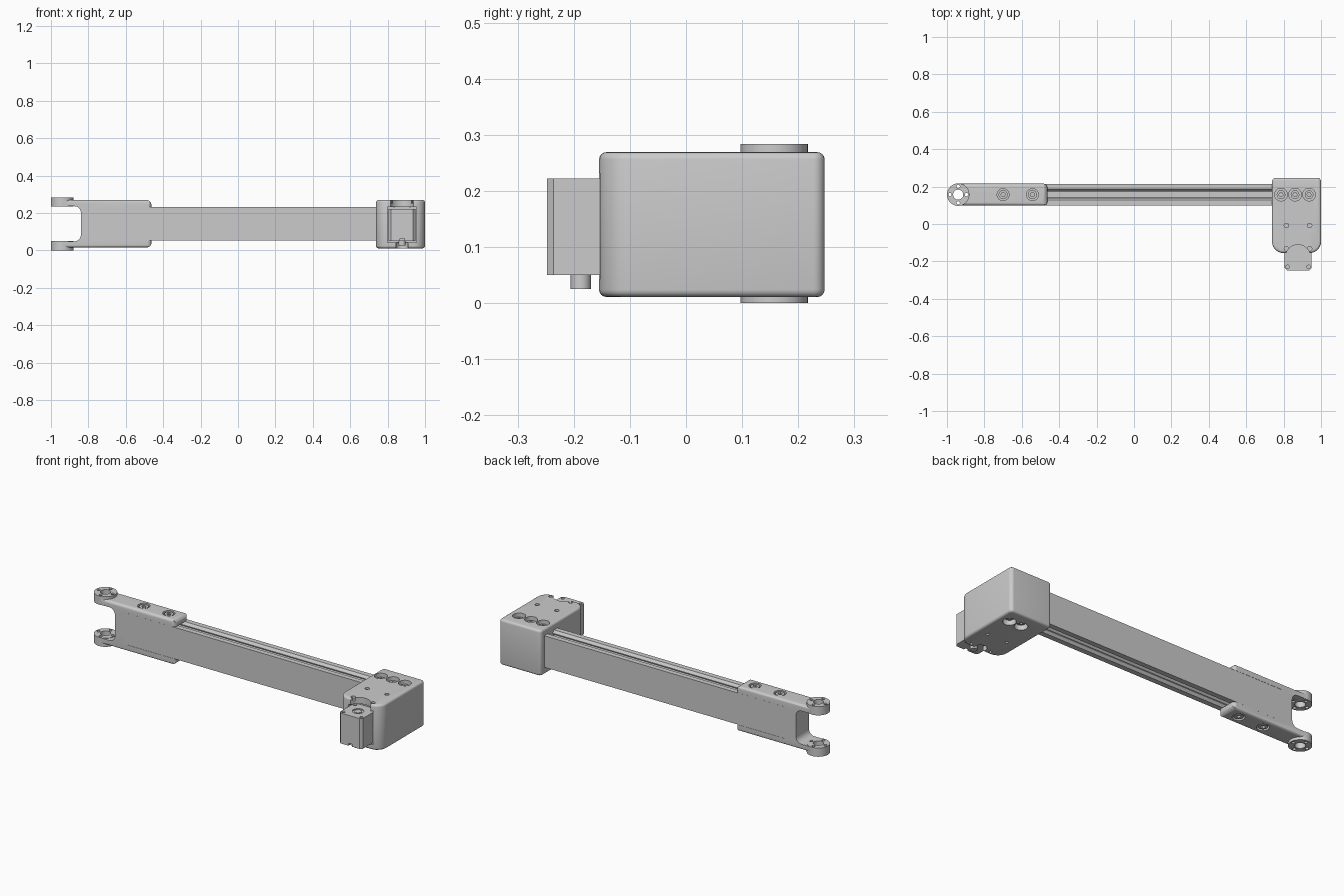
import bpy, bmesh, math
from mathutils import Vector

if "Cube" in bpy.data.objects:
    bpy.data.objects.remove(bpy.data.objects["Cube"])

MID_Z, BAR_Y = 0.142, 0.157      # mirror plane of the arm, arm centre line


def rounded(pts, steps=7):
    """Outline from (u, v, radius) corners, with arcs at the rounded ones."""
    out = []
    for i, (u, v, r) in enumerate(pts):
        p = Vector((u, v))
        if r == 0:
            out.append(p)
            continue
        a = (Vector(pts[i - 1][:2]) - p).normalized() * r
        b = (Vector(pts[(i + 1) % len(pts)][:2]) - p).normalized() * r
        for k in range(steps + 1):
            t = math.pi / 2 * k / steps
            out.append(p + a * (1 - math.sin(t)) + b * (1 - math.cos(t)))
    return out


def prism(name, outline, axis, lo, hi):
    """Extrude a 2D outline along an axis."""
    place = {'X': lambda u, v: (lo, u, v), 'Y': lambda u, v: (u, lo, v),
             'Z': lambda u, v: (u, v, lo)}[axis]
    step = {'X': (hi - lo, 0, 0), 'Y': (0, hi - lo, 0), 'Z': (0, 0, hi - lo)}[axis]
    bm = bmesh.new()
    face = bm.faces.new([bm.verts.new(place(*p)) for p in outline])
    ext = bmesh.ops.extrude_face_region(bm, geom=[face])
    bmesh.ops.translate(bm, vec=step,
                        verts=[g for g in ext['geom'] if isinstance(g, bmesh.types.BMVert)])
    bmesh.ops.recalc_face_normals(bm, faces=bm.faces)
    mesh = bpy.data.meshes.new(name)
    bm.to_mesh(mesh)
    bm.free()
    ob = bpy.data.objects.new(name, mesh)
    bpy.context.collection.objects.link(ob)
    return ob


def disc(name, x, y, r, lo, hi, n=32):
    ring = [(x + r * math.cos(2 * math.pi * k / n), y + r * math.sin(2 * math.pi * k / n))
            for k in range(n)]
    return prism(name, ring, 'Z', lo, hi)


def box(name, x0, x1, y0, y1, z0, z1):
    return prism(name, [(x0, y0), (x1, y0), (x1, y1), (x0, y1)], 'Z', z0, z1)


def activate(ob):
    bpy.ops.object.select_all(action='DESELECT')
    ob.select_set(True)
    bpy.context.view_layer.objects.active = ob


def bevel(ob, width, angle, segments=4):
    mod = ob.modifiers.new('bevel', 'BEVEL')
    mod.width, mod.segments = width, segments
    mod.limit_method, mod.angle_limit = 'ANGLE', math.radians(angle)
    activate(ob)
    bpy.ops.object.modifier_apply(modifier=mod.name)


def combine(ob, tool, op='DIFFERENCE'):
    tool.hide_render = True
    mod = ob.modifiers.new('boolean', 'BOOLEAN')
    mod.object, mod.operation, mod.solver = tool, op, 'EXACT'
    activate(ob)
    bpy.ops.object.modifier_apply(modifier=mod.name)
    bpy.data.objects.remove(tool)


def flip(lo, hi, side):
    """Height range, mirrored to the underside when side is -1."""
    return (lo, hi) if side > 0 else (2 * MID_Z - hi, 2 * MID_Z - lo)


def screw(name, x, y, r, lo, hi, side):
    head = disc(name, x, y, r, *flip(lo, hi, side))
    combine(head, disc('cutter', x, y, r * 0.5, *flip(hi - 0.012, hi + 0.01, side), n=6))
    return head


# Slotted beam
half = [(0.058, 0.0895), (0.029, 0.0895), (0.018, 0.075), (0.018, 0.07),
        (0.033, 0.07), (0.033, 0.06), (0.016, 0.042)]
top = half + [(-u, v) for u, v in reversed(half)]
outline = [(BAR_Y + u, MID_Z + v) for u, v in top + [(-u, -v) for u, v in top]]
prism('slotted_beam', outline, 'X', -0.77, 0.80)

# Fork bracket clamping the beam
fork = prism('fork_bracket', rounded([
    (-0.94, 0.269, 0), (-0.463, 0.269, 0.026), (-0.463, 0.232, 0), (-0.77, 0.232, 0),
    (-0.77, 0.052, 0), (-0.463, 0.052, 0), (-0.463, 0.015, 0.026), (-0.94, 0.015, 0),
    (-0.94, 0.048, 0), (-0.84, 0.048, 0.035), (-0.84, 0.236, 0.035), (-0.94, 0.236, 0)]),
    'Y', BAR_Y - 0.0585, BAR_Y + 0.0585)
# round the plate ends in plan, then soften the outer long edges
trim = prism('cutter', rounded([
    (-0.97, BAR_Y - 0.0585, 0), (-0.463, BAR_Y - 0.0585, 0.022),
    (-0.463, BAR_Y + 0.0585, 0.022), (-0.97, BAR_Y + 0.0585, 0)]), 'Z', -0.1, 0.4)
combine(fork, trim, 'INTERSECT')
soft = prism('cutter', rounded([
    (BAR_Y - 0.0585, 0.015, 0.016), (BAR_Y + 0.0585, 0.015, 0.016),
    (BAR_Y + 0.0585, 0.269, 0.016), (BAR_Y - 0.0585, 0.269, 0.016)]), 'X', -1.1, -0.3)
combine(fork, soft, 'INTERSECT')
for side in (1, -1):
    combine(fork, disc('hub', -0.94, BAR_Y, 0.06, *flip(0.2345, 0.284, side), n=48), 'UNION')
    for x in (-0.70, -0.543):
        combine(fork, disc('cutter', x, BAR_Y, 0.032, *flip(0.25, 0.3, side)))
        screw('bracket_screw', x, BAR_Y, 0.024, 0.245, 0.266, side)
# hub bore and its ring of bolt holes
combine(fork, disc('cutter', -0.94, BAR_Y, 0.027, -0.1, 0.4))
for k in range(4):
    a = k * math.pi / 2
    combine(fork, disc('cutter', -0.94 + 0.044 * math.cos(a), BAR_Y + 0.044 * math.sin(a),
                       0.009, -0.1, 0.4, n=16))

# Gear housing
MX, MY = 0.877, -0.1765          # motor axis
housing = prism('gear_housing', rounded([
    (0.738, 0.247, 0.02), (1.0, 0.247, 0.02), (1.0, -0.155, 0.06), (0.738, -0.155, 0.06)]),
    'Z', 0.011, 0.269)
bevel(housing, 0.013, 60)
# motor pocket, round relief above it and shaft slot below
combine(housing, box('cutter', MX - 0.077, MX + 0.077, -0.3, -0.100, 0.042, 0.232))
combine(housing, disc('cutter', MX, MY, 0.066, 0.22, 0.3, n=48))
combine(housing, disc('cutter', MX, -0.135, 0.032, -0.01, 0.06))
combine(housing, box('cutter', MX - 0.032, MX + 0.032, -0.3, -0.135, -0.01, 0.06))
# counterbored screws, three above and two below
for side, xs in ((1, (0.786, 0.861, 0.936)), (-1, (0.861, 0.936))):
    for x in xs:
        combine(housing, disc('cutter', x, BAR_Y, 0.034, *flip(0.235, 0.3, side)))
        screw('housing_screw', x, BAR_Y, 0.023, 0.23, 0.252, side)
# small fixing holes
for x in (MX - 0.062, MX + 0.062):
    for y in (-0.008, -0.132):
        combine(housing, disc('cutter', x, y, 0.012, 0.25, 0.3, n=20))
        combine(housing, disc('cutter', x, y, 0.008, -0.01, 0.03, n=20))

# Motor body with chamfered corners, screw holes and faceplate recess
h, c = 0.0715, 0.012
corners = [(h, h - c), (h - c, h), (c - h, h), (-h, h - c),
           (-h, c - h), (c - h, -h), (h - c, -h), (h, c - h)]
motor = prism('motor_body', [(MX + u, MY + v) for u, v in corners], 'Z', 0.05, 0.222)
for u in (-0.056, 0.056):
    for v in (-0.052, 0.052):
        combine(motor, disc('cutter', MX + u, MY + v, 0.009, 0.205, 0.3, n=16))
combine(motor, disc('cutter', MX, MY, 0.030, 0.217, 0.3))
combine(motor, box('cutter', MX - 0.012, MX + 0.012, -0.3, MY - h + 0.012, 0.0, 0.064))
disc('motor_rear_boss', MX, MY, 0.02, 0.21, 0.221)
disc('motor_shaft', MX, MY - 0.011, 0.018, 0.025, 0.06)

for ob in list(bpy.context.scene.objects):
    activate(ob)
    bpy.ops.object.shade_smooth_by_angle(angle=math.radians(30))
